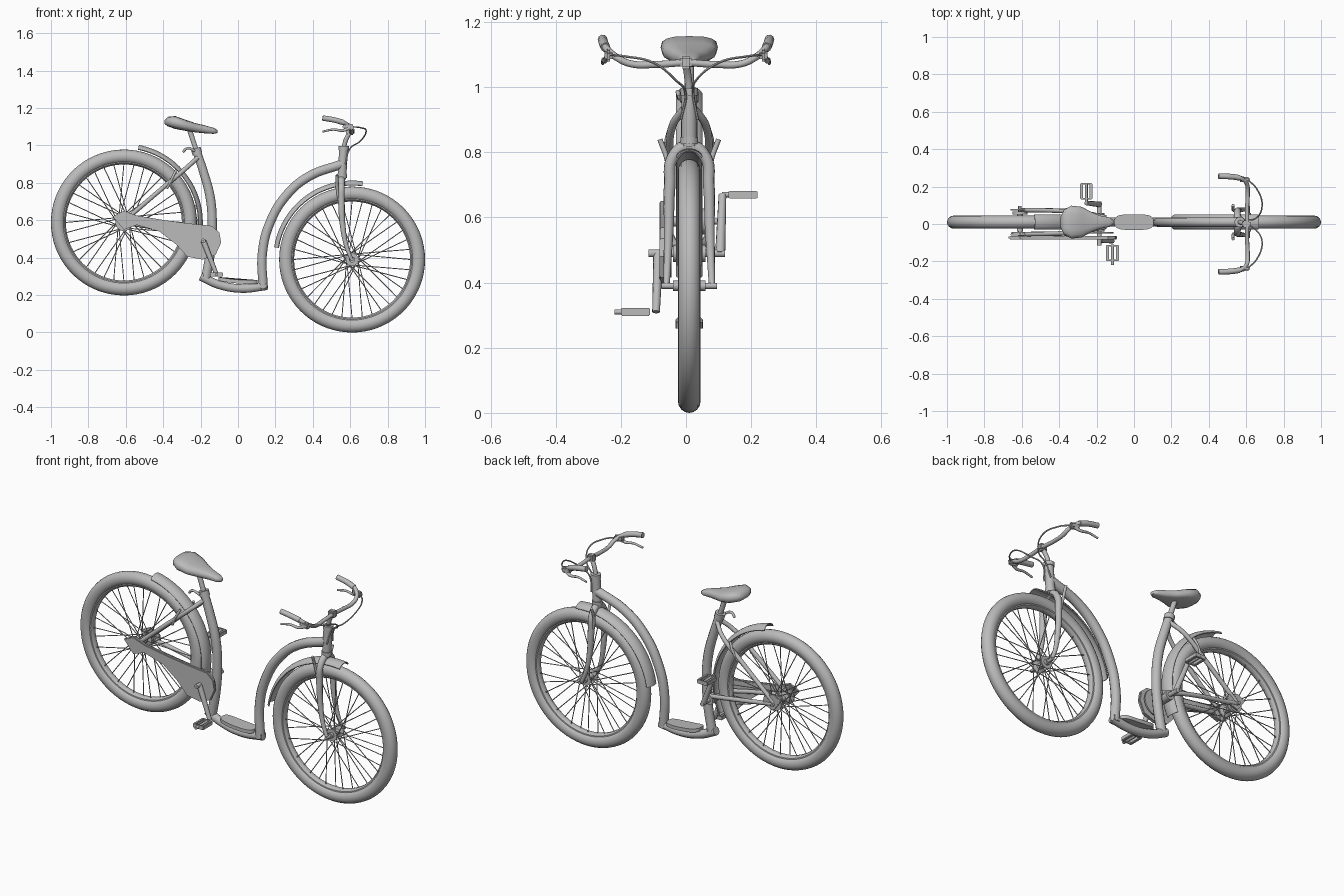
import bpy, bmesh, math
from mathutils import Vector, Matrix

if "Cube" in bpy.data.objects:
    bpy.data.objects.remove(bpy.data.objects["Cube"])

grey = bpy.data.materials.new("plain_grey")
grey.use_nodes = True
grey.diffuse_color = (0.5, 0.5, 0.5, 1)
grey.node_tree.nodes["Principled BSDF"].inputs["Base Color"].default_value = (0.5, 0.5, 0.5, 1)

MID = 0.01                      # y of the wheel plane
REAR = Vector((-0.61, MID, 0.588))
FRONT = Vector((0.61, MID, 0.39))
BRACKET = Vector((-0.185, MID, 0.49))


def finish(obj, angle=40):
    obj.data.materials.clear()
    obj.data.materials.append(grey)
    bpy.ops.object.select_all(action="DESELECT")
    obj.select_set(True)
    bpy.context.view_layer.objects.active = obj
    bpy.ops.object.shade_smooth_by_angle(angle=math.radians(angle))
    return obj


def from_bmesh(name, bm, angle=40):
    bmesh.ops.recalc_face_normals(bm, faces=bm.faces)
    mesh = bpy.data.meshes.new(name)
    bm.to_mesh(mesh)
    bm.free()
    obj = bpy.data.objects.new(name, mesh)
    bpy.context.collection.objects.link(obj)
    return finish(obj, angle)


def tube(name, points, radius, taper=None, sides=3):
    """Smooth tube through the points; taper scales the radius per point."""
    curve = bpy.data.curves.new(name, "CURVE")
    curve.dimensions = "3D"
    curve.bevel_depth = radius
    curve.bevel_resolution = sides
    curve.resolution_u = 7
    curve.use_fill_caps = True
    spline = curve.splines.new("BEZIER")
    spline.bezier_points.add(len(points) - 1)
    for i, (bp, p) in enumerate(zip(spline.bezier_points, points)):
        bp.co = p
        bp.radius = taper[i] if taper else 1
    for bp in spline.bezier_points:
        bp.handle_left_type = bp.handle_right_type = "AUTO"
    obj = bpy.data.objects.new(name, curve)
    bpy.context.collection.objects.link(obj)
    bpy.ops.object.select_all(action="DESELECT")
    obj.select_set(True)
    bpy.context.view_layer.objects.active = obj
    bpy.ops.object.convert(target="MESH")
    return finish(bpy.context.object)


def lathe(name, profile, centre, steps=64, start=0, end=360, closed=True):
    """Turn a (radius, y) profile about the y axis, fully or along an arc."""
    bm = bmesh.new()
    full = end - start == 360
    rings = []
    for i in range(steps if full else steps + 1):
        a = math.radians(start + (end - start) * i / steps)
        rings.append([bm.verts.new(centre + Vector((r * math.cos(a), y, r * math.sin(a))))
                      for r, y in profile])
    n = len(profile)
    for i in range(steps):
        a, b = rings[i], rings[(i + 1) % len(rings)]
        for j in range(n if closed else n - 1):
            k = (j + 1) % n
            bm.faces.new((a[j], a[k], b[k], b[j]))
    if not full and closed:
        bm.faces.new(rings[0])
        bm.faces.new(rings[-1])
    return from_bmesh(name, bm)


def disc(name, centre, radius, y0, y1, steps=32):
    tiny = 0.001
    return lathe(name, [(tiny, y0), (radius, y0), (radius, y1), (tiny, y1)], centre, steps)


def box(name, centre, size, bevel=0.004, turn=0):
    bm = bmesh.new()
    bmesh.ops.create_cube(bm, size=1)
    bmesh.ops.scale(bm, vec=size, verts=bm.verts)
    bmesh.ops.bevel(bm, geom=bm.edges[:], offset=bevel, segments=2, affect="EDGES")
    bmesh.ops.transform(bm, matrix=Matrix.Translation(centre) @ Matrix.Rotation(turn, 4, "Y"),
                        verts=bm.verts)
    return from_bmesh(name, bm)


def plate(name, outline, y0, y1, bevel=0.004):
    """Extrude an (x, z) outline along y."""
    bm = bmesh.new()
    face = bm.faces.new([bm.verts.new((x, y0, z)) for x, z in outline])
    out = bmesh.ops.extrude_face_region(bm, geom=[face])
    bmesh.ops.translate(bm, vec=(0, y1 - y0, 0),
                        verts=[v for v in out["geom"] if isinstance(v, bmesh.types.BMVert)])
    rim = [e for e in bm.edges if abs(e.verts[0].co.y - e.verts[1].co.y) < 1e-6]
    bmesh.ops.bevel(bm, geom=rim, offset=bevel, segments=2, affect="EDGES")
    return from_bmesh(name, bm, 30)


def wheel(label, c):
    circle = [math.radians(22.5 * i) for i in range(16)]
    lathe(label + "_tyre", [(0.353 + 0.037 * math.cos(a), 0.035 * math.sin(a)) for a in circle], c, 72)
    lathe(label + "_rim", [(0.33, -0.022), (0.318, -0.02), (0.31, -0.01), (0.31, 0.01),
                           (0.318, 0.02), (0.33, 0.022)], c, 72)
    # hub with two flanges
    lathe(label + "_hub", [(0.001, -0.05), (0.016, -0.05), (0.016, -0.034), (0.034, -0.034),
                           (0.034, -0.028), (0.015, -0.022), (0.015, 0.022), (0.034, 0.028),
                           (0.034, 0.034), (0.016, 0.034), (0.016, 0.05), (0.001, 0.05)], c, 24)
    disc(label + "_axle", c, 0.009, -0.085, 0.085, 12)
    # crossed spokes
    bm = bmesh.new()
    count = 36
    for i in range(count):
        a = 2 * math.pi * i / count
        side = 1 if i % 2 else -1
        lean = 1.1 if i % 4 < 2 else -1.1
        h = a + lean
        p = Vector((0.031 * math.cos(h), side * 0.031, 0.031 * math.sin(h)))
        q = Vector((0.314 * math.cos(a), side * 0.006, 0.314 * math.sin(a)))
        d = q - p
        m = Matrix.Translation(c + (p + q) / 2) @ d.to_track_quat("Z", "Y").to_matrix().to_4x4()
        bmesh.ops.create_cone(bm, segments=6, radius1=0.0025, radius2=0.0025,
                              depth=d.length, matrix=m)
    from_bmesh(label + "_spokes", bm)


def mudguard(name, c, start, end):
    arch = [math.radians(-75 + 15 * i) for i in range(11)]
    outer = [(0.392 + 0.03 * math.cos(a), 0.042 * math.sin(a)) for a in arch]
    inner = [(r - 0.004, y * 0.92) for r, y in reversed(outer)]
    lathe(name, outer + inner, c, 40, start, end)


wheel("rear", REAR)
wheel("front", FRONT)
mudguard("rear_mudguard", REAR, -25, 79)
mudguard("front_mudguard", FRONT, 82, 171)

# Frame
tube("seat_tube", [(-0.225, MID, 0.98), (-0.185, MID, 0.86), (-0.15, MID, 0.73), (-0.138, MID, 0.6),
                   (-0.145, MID, 0.45), (-0.172, MID, 0.29)], 0.026, [0.9, 0.95, 1, 1, 1, 1])
tube("step_tube", [(-0.2, MID, 0.3), (-0.1, MID, 0.255), (0.02, MID, 0.235), (0.155, MID, 0.25)], 0.024)
tube("down_tube", [(0.135, MID, 0.235), (0.13, MID, 0.42), (0.168, MID, 0.58), (0.26, MID, 0.735),
                   (0.38, MID, 0.835), (0.555, MID, 0.9)], 0.026)
deck = [(0.0 + 0.105 * math.copysign(abs(math.cos(t)) ** 0.6, math.cos(t)),
         MID + 0.042 * math.copysign(abs(math.sin(t)) ** 0.6, math.sin(t)))
        for t in [2 * math.pi * i / 32 for i in range(32)]]
bm = bmesh.new()
low, high = [[bm.verts.new((x, y, 0.262 - 0.08 * x + 0.6 * x * x + dz)) for x, y in deck]
             for dz in (0, 0.02)]
bm.faces.new(low)
bm.faces.new(high)
for i in range(32):
    j = (i + 1) % 32
    bm.faces.new((low[i], low[j], high[j], high[i]))
from_bmesh("foot_deck", bm)
for s in (-1, 1):
    side = "left" if s > 0 else "right"
    tube(side + "_seat_stay", [(-0.215, MID + s * 0.015, 0.935), (-0.27, MID + s * 0.05, 0.885),
                               (-0.4, MID + s * 0.06, 0.775), (-0.61, MID + s * 0.065, 0.595)], 0.012)
    tube(side + "_chain_stay", [(-0.15, MID + s * 0.025, 0.5), (-0.28, MID + s * 0.052, 0.53),
                                (-0.61, MID + s * 0.065, 0.588)], 0.012)
    plate(side + "_dropout", [(-0.66, 0.62), (-0.61, 0.645), (-0.55, 0.62), (-0.54, 0.575), (-0.61, 0.55)],
          MID + s * 0.061, MID + s * 0.071, 0.002)
    # rim brake arms
    tube(side + "_front_brake_arm", [(0.54, MID + s * 0.06, 0.71), (0.53, MID + s * 0.066, 0.77),
                                     (0.53, MID + s * 0.09, 0.84)], 0.008)
    tube(side + "_rear_brake_arm", [(-0.38, MID + s * 0.062, 0.77), (-0.35, MID + s * 0.07, 0.83),
                                    (-0.33, MID + s * 0.06, 0.87)], 0.007)

# Fork, steering and stem
leg = [(0.607, 0.07, 0.39), (0.58, 0.067, 0.46), (0.56, 0.063, 0.57), (0.553, 0.06, 0.7),
       (0.553, 0.05, 0.785)]
right_leg = [(x, MID - y, z) for x, y, z in leg]
left_leg = [(x, MID + y, z) for x, y, z in reversed(leg)]
size = [0.55, 0.65, 0.85, 1, 1]
tube("fork", right_leg + [(0.553, MID, 0.82)] + left_leg, 0.018, size + [1.1] + size[::-1])
tube("head_tube", [(0.555, MID, 0.82), (0.565, MID, 0.99)], 0.024, sides=5)
for z in (0.835, 0.985):
    disc_x = 0.555 + (z - 0.82) * 0.06
    tube("headset_ring", [(disc_x, MID, z - 0.01), (disc_x, MID, z + 0.012)], 0.028, sides=5)
tube("stem", [(0.566, MID, 0.99), (0.577, MID - 0.004, 1.03), (0.6, MID - 0.01, 1.075)], 0.012)
box("bar_clamp", (0.6, 0, 1.076), (0.045, 0.036, 0.04), 0.008)

# Handlebar, grips, levers and cables
half = [(0.605, 0.09, 1.07), (0.608, 0.17, 1.072), (0.603, 0.215, 1.093), (0.57, 0.245, 1.12),
        (0.52, 0.253, 1.135), (0.455, 0.256, 1.146)]
tube("handlebar", [(x, -y, z) for x, y, z in reversed(half)] + [(0.605, 0, 1.075)] + half, 0.011)
for s in (-1, 1):
    side = "left" if s > 0 else "right"
    tube(side + "_grip", [(0.565, s * 0.247, 1.122), (0.52, s * 0.253, 1.135), (0.452, s * 0.256, 1.147)], 0.015)
    box(side + "_lever_mount", (0.59, s * 0.238, 1.1), (0.06, 0.025, 0.035), 0.008, 0.2)
    tube(side + "_brake_lever", [(0.6, s * 0.24, 1.095), (0.56, s * 0.25, 1.08), (0.51, s * 0.253, 1.085),
                                 (0.452, s * 0.256, 1.074)], 0.008, [1.2, 1, 0.8, 0.7])
    tube(side + "_brake_cable", [(0.61, s * 0.235, 1.1), (0.655, s * 0.19, 1.095), (0.685, s * 0.1, 1.075),
                                 (0.65, s * 0.03, 1.02), (0.6, MID + s * 0.012, 0.985),
                                 (0.575, MID + s * 0.026, 0.9)], 0.004, sides=1)

# Saddle lofted through rounded sections (x, half width, top, bottom)
sections = [(-0.392, 0.03, 1.135, 1.115), (-0.375, 0.065, 1.153, 1.102), (-0.335, 0.088, 1.157, 1.088),
            (-0.28, 0.082, 1.137, 1.078), (-0.23, 0.055, 1.12, 1.07), (-0.18, 0.035, 1.108, 1.065),
            (-0.13, 0.025, 1.094, 1.062), (-0.11, 0.012, 1.083, 1.066)]
bm = bmesh.new()
rings = []
for x, w, top, base in sections:
    ring = []
    for i in range(16):
        c, s = math.cos(math.pi * i / 8), math.sin(math.pi * i / 8)
        ring.append(bm.verts.new((x, MID + w * math.copysign(abs(c) ** 0.7, c), (top + base) / 2
                                  + (top - base) / 2 * math.copysign(abs(s) ** 0.7, s))))
    rings.append(ring)
for a, b in zip(rings, rings[1:]):
    for i in range(16):
        j = (i + 1) % 16
        bm.faces.new((a[i], a[j], b[j], b[i]))
bm.faces.new(rings[0])
bm.faces.new(rings[-1])
from_bmesh("saddle", bm, 60)
tube("seat_post", [(-0.222, MID, 0.97), (-0.258, MID, 1.08)], 0.014)
tube("seat_clamp", [(-0.217, MID, 0.955), (-0.226, MID, 0.985)], 0.028)
tube("clamp_lever", [(-0.23, MID - 0.03, 0.97), (-0.27, MID - 0.035, 0.985), (-0.295, MID - 0.03, 0.965)], 0.007)

# Chain case and drive
plate("chain_case", [(-0.67, 0.62), (-0.61, 0.65), (-0.54, 0.625), (-0.39, 0.6), (-0.28, 0.585),
                     (-0.14, 0.57), (-0.1, 0.535), (-0.09, 0.48), (-0.12, 0.415), (-0.19, 0.39),
                     (-0.27, 0.405), (-0.33, 0.47), (-0.42, 0.54), (-0.54, 0.575), (-0.61, 0.55)],
      -0.082, -0.064)
disc("chainring", BRACKET, 0.075, -0.062, -0.054)
disc("bracket_shell", BRACKET, 0.026, -0.05, 0.05, 24)
disc("crank_axle", BRACKET, 0.012, -0.125, 0.11, 16)
disc("sprocket", REAR, 0.045, -0.06, -0.052)
disc("hub_brake", REAR, 0.04, 0.04, 0.056)
for s, side in ((-1, "right"), (1, "left")):
    y = MID + s * 0.1
    foot = BRACKET + Vector((-s * 0.07, 0, s * 0.18))
    tube(side + "_crank", [(BRACKET.x, y - s * 0.005, BRACKET.z), (foot.x, y + s * 0.002, foot.z)], 0.014, [1.1, 0.85])
    centre_y = MID + s * 0.165
    disc(side + "_pedal_axle", Vector((foot.x, centre_y, foot.z)), 0.008, -0.065, 0.045, 12)
    for dx in (-0.026, 0.026):
        box(side + "_pedal_bar", (foot.x + dx, centre_y, foot.z), (0.016, 0.085, 0.024), 0.003)
    for dy in (-0.04, 0.04):
        box(side + "_pedal_end", (foot.x, centre_y + dy, foot.z), (0.06, 0.008, 0.024), 0.002)
